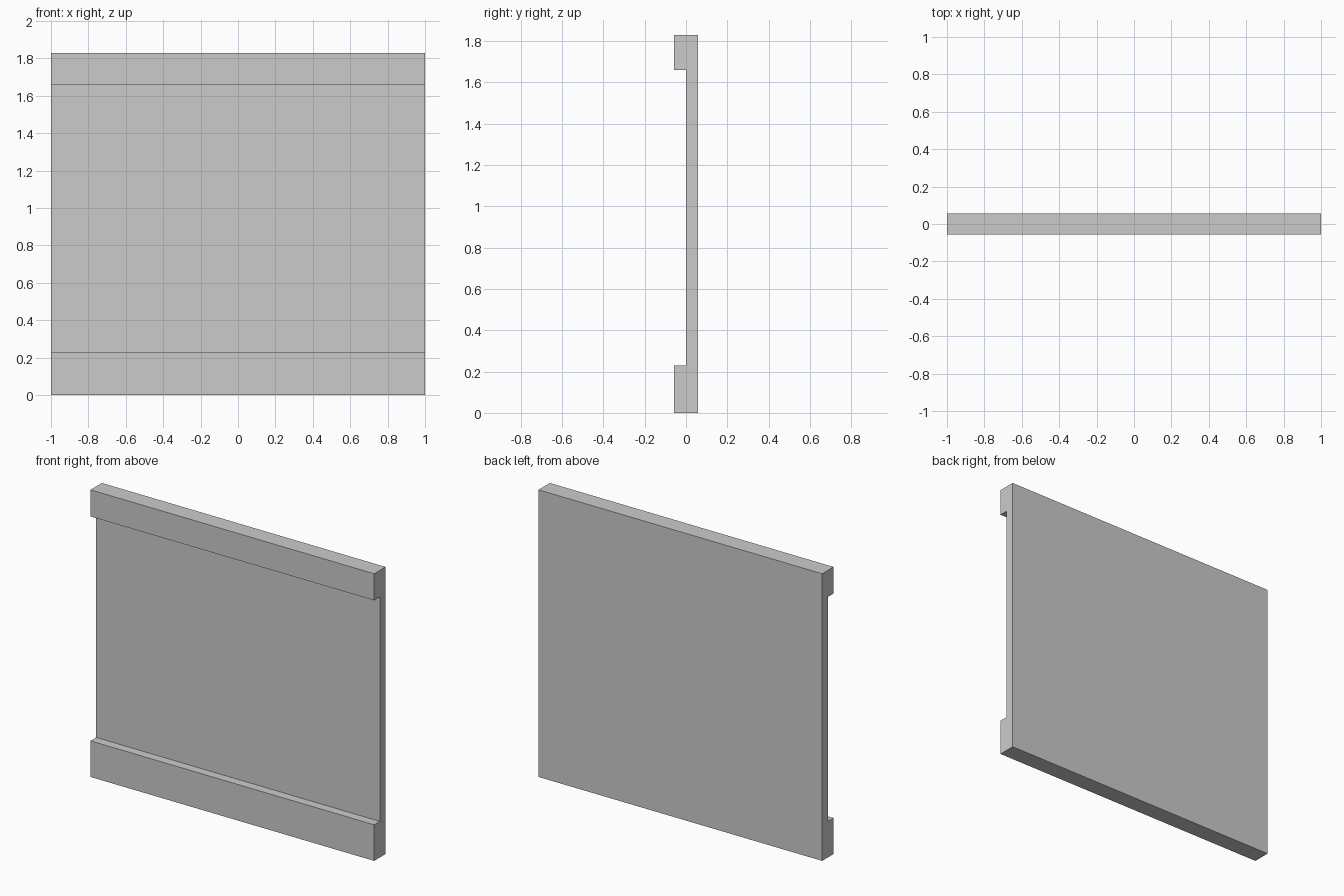
import bpy, bmesh

if "Cube" in bpy.data.objects:
    bpy.data.objects.remove(bpy.data.objects["Cube"])

HALF_W, D, H = 1.0, 0.057, 1.83
BASE_TOP, CAP_BOTTOM = 0.23, 1.66

# C-shaped side profile (y, z): back panel with base and cap rails facing front
profile = [(-D, 0), (D, 0), (D, H), (-D, H),
           (-D, CAP_BOTTOM), (0, CAP_BOTTOM), (0, BASE_TOP), (-D, BASE_TOP)]

# Extrude the profile along the full width
bm = bmesh.new()
end = bm.faces.new([bm.verts.new((-HALF_W, y, z)) for y, z in profile])
ext = bmesh.ops.extrude_face_region(bm, geom=[end], use_keep_orig=True)
moved = [v for v in ext["geom"] if isinstance(v, bmesh.types.BMVert)]
bmesh.ops.translate(bm, verts=moved, vec=(2 * HALF_W, 0, 0))
bmesh.ops.recalc_face_normals(bm, faces=bm.faces)

mesh = bpy.data.meshes.new("wall_panel")
bm.to_mesh(mesh)
bm.free()
bpy.context.collection.objects.link(bpy.data.objects.new("wall_panel", mesh))
